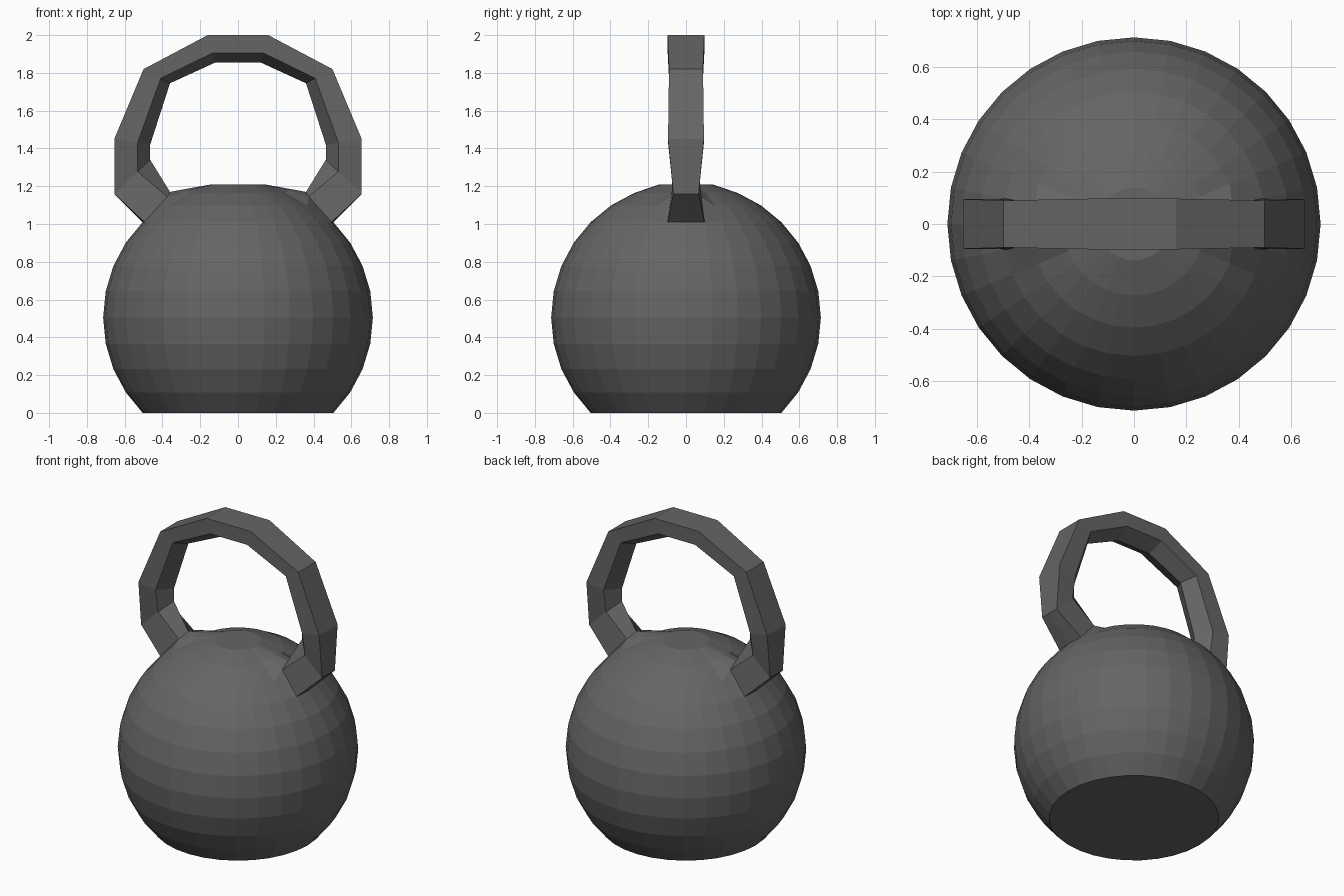
import bpy, bmesh
from math import sin, cos, pi

if "Cube" in bpy.data.objects:
    bpy.data.objects.remove(bpy.data.objects["Cube"])

R, SEG = 0.714, 32
CZ = R * cos(pi / 4)
bm = bmesh.new()

# Ball: latitude rings from just below the pole down to the flat base
rings = {}
for k in range(1, 13):
    t = k * pi / 16
    z = CZ + R * cos(t)
    if k == 1:
        z = 1.21
    if k == 12:
        z = 0.0
    rings[k] = [bm.verts.new((R * sin(t) * cos(2 * pi * j / SEG),
                              R * sin(t) * sin(2 * pi * j / SEG), z)) for j in range(SEG)]

# Faces of the ball, leaving a two-face opening on each side for the handle
openings = {0, SEG - 1, SEG // 2, SEG // 2 - 1}
for k in range(1, 12):
    for j in range(SEG):
        if k == 3 and j in openings:
            continue
        n = (j + 1) % SEG
        bm.faces.new((rings[k][j], rings[k + 1][j], rings[k + 1][n], rings[k][n]))
bm.faces.new(rings[1])
bm.faces.new(rings[12][::-1])

# Raise the shoulder of the ball where the handle grows out
for s, c in ((1, 0), (-1, SEG // 2)):
    rings[2][c].co.z = 1.186
    rings[3][c].co = (s * 0.36, 0, 1.17)
    for d in (-1, 1):
        j = (c + d) % SEG
        rings[2][j].co.z = 1.178
        rings[3][j].co.x = s * 0.375
        rings[3][j].co.z = 1.145


def root(c, s):
    """Six ball vertices around one handle opening."""
    lo, hi = (c - s) % SEG, (c + s) % SEG
    return [rings[3][c], rings[3][lo], rings[4][lo],
            rings[4][c], rings[4][hi], rings[3][hi]]


def section(s, ix, iz, ox, oz, w):
    """Handle section: flat outside, ridge along the inside."""
    f = 0.35
    sx, sz = ix + (ox - ix) * f, iz + (oz - iz) * f
    pts = [(ix, 0, iz), (sx, -w, sz), (ox, -w, oz),
           (ox, 0, oz), (ox, w, oz), (sx, w, sz)]
    return [bm.verts.new((s * x, y, z)) for x, y, z in pts]


# Handle: inner x, z, outer x, z, half width
stations = [(0.465, 1.34, 0.655, 1.16, 0.067),
            (0.465, 1.42, 0.655, 1.45, 0.095),
            (0.36, 1.745, 0.50, 1.82, 0.09),
            (0.12, 1.855, 0.16, 2.0, 0.097)]
loops = [root(0, 1)]
loops += [section(1, *p) for p in stations]
loops += [section(-1, *p) for p in reversed(stations)]
loops.append(root(SEG // 2, -1))
for a, b in zip(loops, loops[1:]):
    for i in range(6):
        n = (i + 1) % 6
        bm.faces.new((a[i], a[n], b[n], b[i]))

bmesh.ops.recalc_face_normals(bm, faces=bm.faces[:])
mesh = bpy.data.meshes.new("kettlebell")
bm.to_mesh(mesh)
bm.free()
obj = bpy.data.objects.new("kettlebell", mesh)
bpy.context.collection.objects.link(obj)

# Dark iron
mat = bpy.data.materials.new("dark_iron")
mat.diffuse_color = (0.13, 0.13, 0.13, 1)
mat.use_nodes = True
mat.node_tree.nodes["Principled BSDF"].inputs["Base Color"].default_value = mat.diffuse_color
mesh.materials.append(mat)
